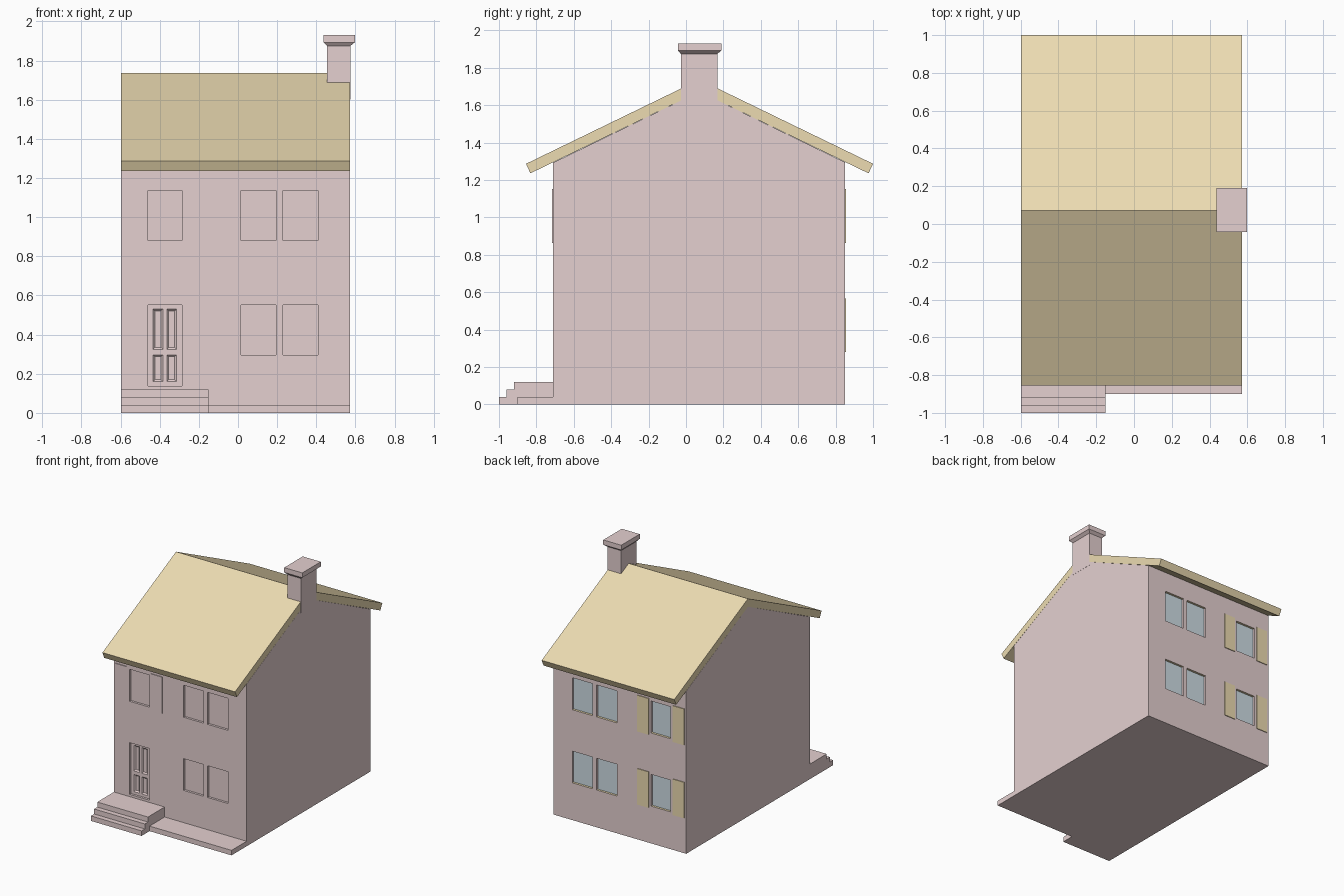
import bpy, bmesh

if "Cube" in bpy.data.objects:
    bpy.data.objects.remove(bpy.data.objects["Cube"])


def material(name, rgb):
    m = bpy.data.materials.new(name)
    m.diffuse_color = (*rgb, 1)
    m.use_nodes = True
    m.node_tree.nodes["Principled BSDF"].inputs["Base Color"].default_value = m.diffuse_color
    return m


PINK = material("pink", (0.78, 0.63, 0.63))
OCHRE = material("ochre", (0.84, 0.71, 0.44))
GLASS = material("glass", (0.62, 0.72, 0.78))


def finish(name, bm, *mats):
    bmesh.ops.recalc_face_normals(bm, faces=bm.faces)
    me = bpy.data.meshes.new(name)
    bm.to_mesh(me)
    bm.free()
    for m in mats:
        me.materials.append(m)
    ob = bpy.data.objects.new(name, me)
    bpy.context.collection.objects.link(ob)
    return ob


def loft(bm, a, b):
    """Closed solid between two matching rings of points."""
    va, vb = [[bm.verts.new(p) for p in ring] for ring in (a, b)]
    n = len(a)
    faces = [bm.faces.new(va[::-1]), bm.faces.new(vb)]
    for i in range(n):
        j = (i + 1) % n
        faces.append(bm.faces.new((va[i], va[j], vb[j], vb[i])))
    return faces


def extrude_x(name, profile, x0, x1, *mats):
    """Extrude a (y, z) profile along x."""
    bm = bmesh.new()
    loft(bm, [(x0, y, z) for y, z in profile], [(x1, y, z) for y, z in profile])
    return finish(name, bm, *mats)


def rect_y(x0, x1, z0, z1, y, d=0):
    return [(x0 + d, y, z0 + d), (x1 - d, y, z0 + d),
            (x1 - d, y, z1 - d), (x0 + d, y, z1 - d)]


def rect_z(x0, x1, y0, y1, z):
    return [(x0, y0, z), (x1, y0, z), (x1, y1, z), (x0, y1, z)]


def cut(target, cutter):
    mod = target.modifiers.new(cutter.name, 'BOOLEAN')
    mod.operation = 'DIFFERENCE'
    mod.solver = 'EXACT'
    mod.object = cutter
    cutter.hide_render = True
    cutter.hide_set(True)


X0, X1 = -0.597, 0.573
FRONT, BACK, RIDGE = -0.71, 0.85, 0.072
DEPTH = 0.018

# House body with gables, and the roof shell
house = extrude_x("house_walls", [(FRONT, 0), (BACK, 0), (BACK, 1.295), (RIDGE, 1.673),
                                  (FRONT, 1.293)], X0, X1, PINK, OCHRE, GLASS)
extrude_x("roof", [(-0.855, 1.287), (RIDGE, 1.737), (1.0, 1.287), (0.976, 1.236),
                   (RIDGE, 1.673), (-0.832, 1.236)], X0, X1, OCHRE)

# Front pavement and entrance steps
extrude_x("front_pavement", [(-0.9, 0), (FRONT, 0), (FRONT, 0.04), (-0.9, 0.04)],
          -0.15, X1, PINK)
extrude_x("entrance_steps", [(-1, 0), (FRONT, 0), (FRONT, 0.12), (-0.92, 0.12),
                             (-0.92, 0.08), (-0.96, 0.08), (-0.96, 0.04), (-1, 0.04)],
          X0, -0.15, PINK)

# Chimney shaft, flared neck and cap slab
bm = bmesh.new()
shaft = (0.455, X1 + 0.001, -0.028, 0.168)
cap = (0.438, 0.597, -0.043, 0.19)
loft(bm, rect_z(*shaft, 1.6), rect_z(*shaft, 1.875))
loft(bm, rect_z(*shaft, 1.875), rect_z(*cap, 1.893))
loft(bm, rect_z(*cap, 1.893), rect_z(*cap, 1.931))
finish("chimney", bm, PINK)

# Window and door recesses
LEFT_WIN, RIGHT_WINS = (-0.46, -0.285), [(0.015, 0.195), (0.23, 0.408)]
FLOORS = [(0.297, 0.55), (0.88, 1.135)]
bm = bmesh.new()
for floor, (z0, z1) in enumerate(FLOORS):
    for x0, x1 in RIGHT_WINS + [LEFT_WIN]:
        front_z0 = 0.138 if (x0, x1) == LEFT_WIN and floor == 0 else z0
        loft(bm, rect_y(x0, x1, front_z0, z1, FRONT - 0.05),
             rect_y(x0, x1, front_z0, z1, FRONT + DEPTH))
        faces = loft(bm, rect_y(x0, x1, z0, z1, BACK - DEPTH),
                     rect_y(x0, x1, z0, z1, BACK + 0.05))
        faces[0].material_index = 2           # glass pane
        faces[2].material_index = 1           # sill
        faces[4].material_index = 1           # lintel
cut(house, finish("opening_cutter", bm, PINK, OCHRE, GLASS))

# Bevelled door panels
bm = bmesh.new()
face_y = FRONT + DEPTH
for x0, x1 in [(-0.434, -0.384), (-0.364, -0.314)]:
    for z0, z1 in [(0.16, 0.297), (0.325, 0.53)]:
        loft(bm, rect_y(x0, x1, z0, z1, face_y - 0.012, -0.012),
             rect_y(x0, x1, z0, z1, face_y + 0.01, 0.01))
cut(house, finish("door_panel_cutter", bm, PINK, OCHRE, GLASS))

# Shutters: pink pair on the front, ochre pairs on the back
PAIR = [(-0.58, -0.48), (-0.268, -0.168)]
for name, y0, y1, floors, mat in [
        ("front_shutters", FRONT - 0.006, FRONT + 0.005, FLOORS[1:], PINK),
        ("back_shutters", BACK - 0.005, BACK + 0.006, FLOORS, OCHRE)]:
    bm = bmesh.new()
    for z0, z1 in floors:
        for x0, x1 in PAIR:
            loft(bm, rect_y(x0, x1, z0 - 0.017, z1 + 0.017, y0),
                 rect_y(x0, x1, z0 - 0.017, z1 + 0.017, y1))
    finish(name, bm, mat)
